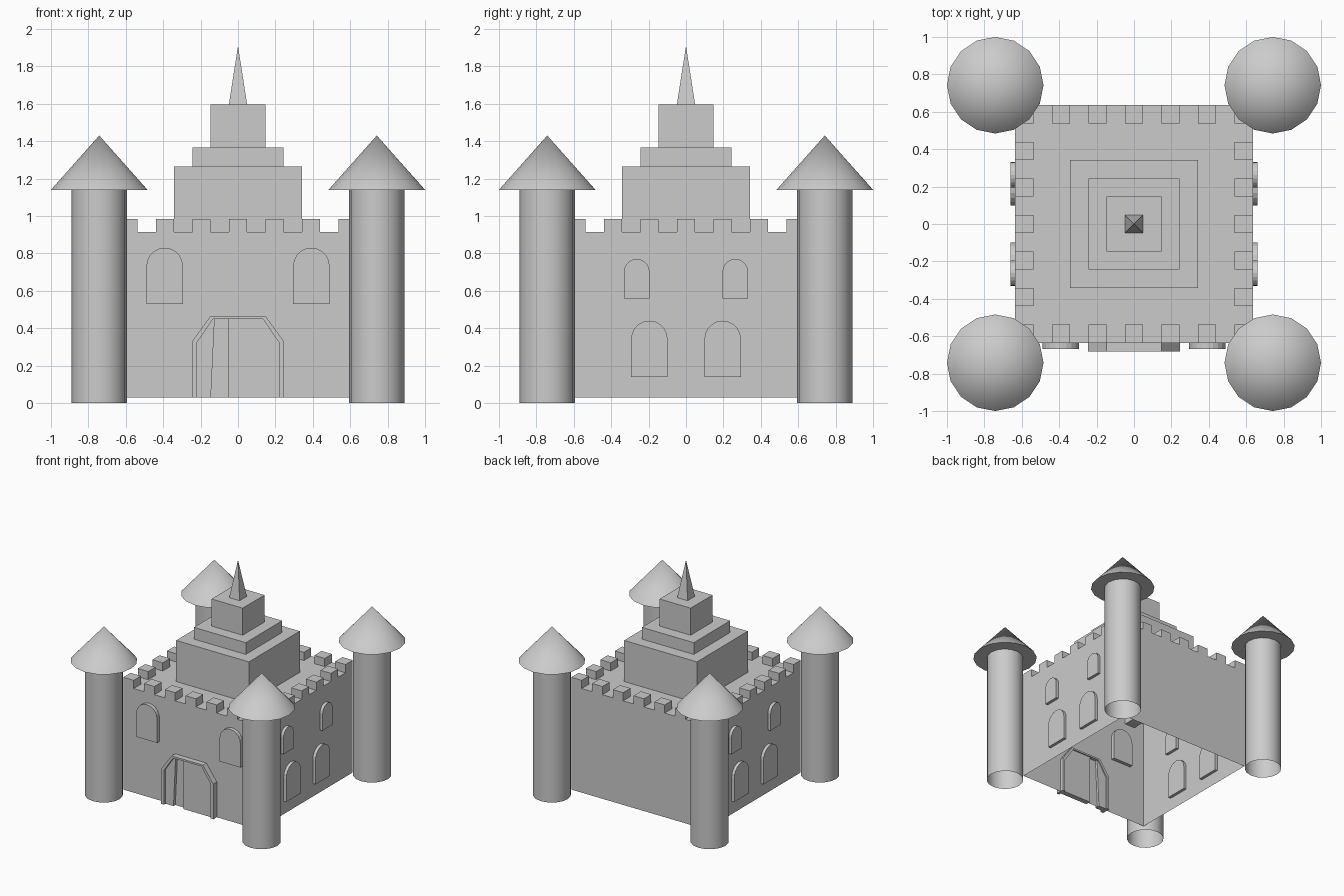
import bpy, bmesh, math
from mathutils import Matrix, Vector

if "Cube" in bpy.data.objects:
    bpy.data.objects.remove(bpy.data.objects["Cube"])

N = 13                 # castle plan is a 13 x 13 grid of square cells
HALF = 0.635
CELL = 2 * HALF / N
BASE = 0.03


def finish(bm, name, smooth=False):
    bmesh.ops.remove_doubles(bm, verts=bm.verts, dist=1e-5)
    bmesh.ops.recalc_face_normals(bm, faces=bm.faces)
    me = bpy.data.meshes.new(name)
    bm.to_mesh(me)
    bm.free()
    ob = bpy.data.objects.new(name, me)
    bpy.context.collection.objects.link(ob)
    if smooth:
        bpy.ops.object.select_all(action='DESELECT')
        ob.select_set(True)
        bpy.context.view_layer.objects.active = ob
        bpy.ops.object.shade_smooth_by_angle(angle=math.radians(30))
    return ob


def height(i, j):
    """Roof height of a grid cell: keep tiers, battlements, or flat roof."""
    if not (0 <= i < N and 0 <= j < N):
        return BASE
    d = max(abs(i - 6), abs(j - 6))
    if d <= 1:
        return 1.595
    if d == 2:
        return 1.365
    if d == 3:
        return 1.265
    if d == 6:
        along = j if i in (0, N - 1) else i
        if along % 2 == 0:
            return 0.985
    return 0.915


def slab(name, profile, place, front, back):
    """Solid plate: profile (u, z) on a wall, from depth back to depth front."""
    bm = bmesh.new()
    face = bm.faces.new([bm.verts.new((u, -front, z)) for u, z in profile])
    ext = bmesh.ops.extrude_face_region(bm, geom=[face], use_keep_orig=True)
    moved = [g for g in ext['geom'] if isinstance(g, bmesh.types.BMVert)]
    bmesh.ops.translate(bm, verts=moved, vec=(0, front - back, 0))
    bm.transform(place)
    return finish(bm, name)


def arch(u, w, z0, z1, steps=10):
    r = w / 2
    pts = [(u - r, z0), (u + r, z0)]
    for k in range(steps + 1):
        a = math.pi * k / steps
        pts.append((u + r * math.cos(a), z1 - r + r * math.sin(a)))
    return pts


# Walls, battlements and stepped keep: one open-bottomed stepped shell
bm = bmesh.new()
for i in range(N):
    for j in range(N):
        x0, y0 = -HALF + i * CELL, -HALF + j * CELL
        x1, y1 = x0 + CELL, y0 + CELL
        h = height(i, j)
        c = [(x0, y0), (x1, y0), (x1, y1), (x0, y1)]
        if (i, j) == (6, 6):
            # spire on the centre cell
            tip = bm.verts.new((0, 0, 1.91))
            for k in range(4):
                bm.faces.new([bm.verts.new((*c[k], h)),
                              bm.verts.new((*c[(k + 1) % 4], h)), tip])
        else:
            bm.faces.new([bm.verts.new((*p, h)) for p in c])
        for k, (di, dj) in enumerate([(0, -1), (1, 0), (0, 1), (-1, 0)]):
            low = height(i + di, j + dj)
            if low < h - 1e-4:
                a, b = c[k], c[(k + 1) % 4]
                bm.faces.new([bm.verts.new((*a, low)), bm.verts.new((*b, low)),
                              bm.verts.new((*b, h)), bm.verts.new((*a, h))])
finish(bm, "castle_body")

# Corner towers with conical roofs
for sx in (-1, 1):
    for sy in (-1, 1):
        at = Vector((sx * 0.742, sy * 0.742, 0))
        bm = bmesh.new()
        bmesh.ops.create_cone(bm, cap_ends=False, segments=16, radius1=0.148,
                              radius2=0.148, depth=1.14,
                              matrix=Matrix.Translation(at + Vector((0, 0, 0.57))))
        finish(bm, "corner_tower", True)
        bm = bmesh.new()
        bmesh.ops.create_cone(bm, cap_ends=True, segments=16, radius1=0.258,
                              radius2=0, depth=0.29,
                              matrix=Matrix.Translation(at + Vector((0, 0, 1.285))))
        finish(bm, "tower_roof", True)

# Arched windows: two on the front wall, four on each side wall
front_wall = Matrix.Identity(4)
for s in (-1, 1):
    slab("front_window", arch(s * 0.392, 0.195, 0.53, 0.83), front_wall, 0.667, 0.605)
    side_wall = Matrix.Rotation(s * math.pi / 2, 4, 'Z')
    for t in (-1, 1):
        slab("lower_side_window", arch(t * 0.196, 0.195, 0.14, 0.44), side_wall, 0.66, 0.61)
        slab("upper_side_window", arch(t * 0.263, 0.136, 0.56, 0.77), side_wall, 0.66, 0.61)

# Gate frame: chamfered outline swept into a border
outer = [(-0.245, BASE), (-0.245, 0.33), (-0.147, 0.465),
         (0.147, 0.465), (0.245, 0.33), (0.245, BASE)]
inner = [(-0.22, BASE), (-0.22, 0.322), (-0.133, 0.45),
         (0.133, 0.45), (0.22, 0.322), (0.22, BASE)]
for k in range(5):
    slab("gate_frame", [outer[k], outer[k + 1], inner[k + 1], inner[k]],
         front_wall, 0.682, 0.605)

# Gate leaves: wide right leaf and narrow left leaf, standing slightly ajar
slab("right_gate_leaf", [(-0.05, BASE), (-0.05, 0.45), (0.133, 0.45),
                         (0.22, 0.322), (0.22, BASE)], front_wall, 0.66, 0.615)
slab("left_gate_leaf", [(-0.22, BASE), (-0.22, 0.322), (-0.133, 0.45),
                        (-0.125, 0.45), (-0.145, BASE)], front_wall, 0.66, 0.615)
